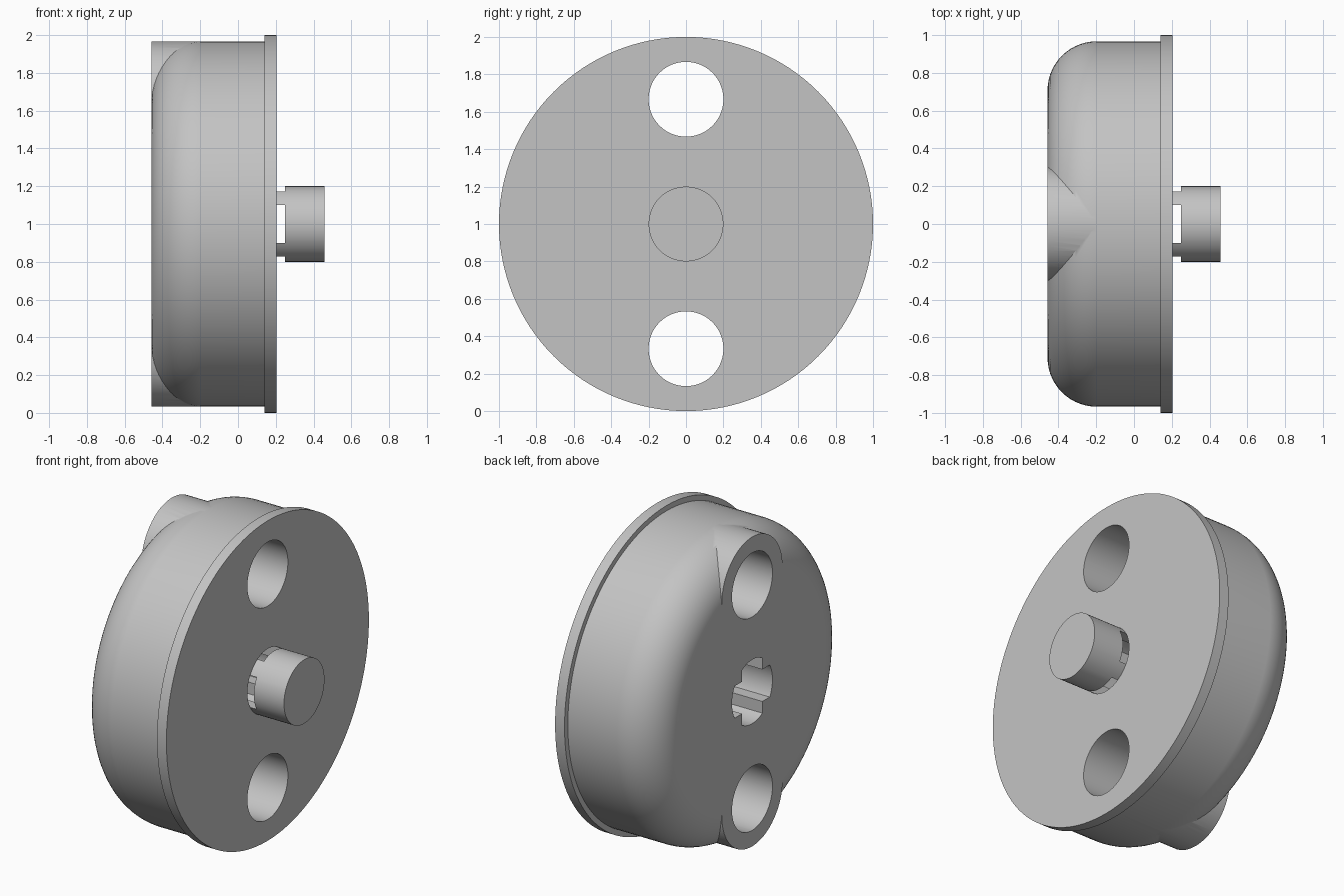
import bpy, bmesh
from math import pi, sin, cos, radians
from mathutils import Matrix

cube = bpy.data.objects.get("Cube")
if cube:
    bpy.data.objects.remove(cube, do_unlink=True)

grey = bpy.data.materials.new("plain grey")
grey.use_nodes = True
GREY = (0.55, 0.55, 0.55, 1)
grey.diffuse_color = GREY
grey.node_tree.nodes["Principled BSDF"].inputs["Base Color"].default_value = GREY

BACK, FACE, TIP = -0.458, 0.205, 0.458      # main stations along the axle
HOLE, PITCH, MID = 0.2, 0.667, 1.0          # hole radius, hole spacing, axle height


def add(name, bm, helper=False):
    bmesh.ops.recalc_face_normals(bm, faces=bm.faces)
    mesh = bpy.data.meshes.new(name)
    bm.to_mesh(mesh)
    bm.free()
    mesh.materials.append(grey)
    obj = bpy.data.objects.new(name, mesh)
    bpy.context.collection.objects.link(obj)
    obj.hide_render = helper
    return obj


def lathe(name, profile, z=MID, steps=96, helper=False):
    """Turn (x, radius) points about the x axis at height z, with flat end caps."""
    bm = bmesh.new()
    rings = []
    for x, r in profile:
        rings.append([bm.verts.new((x, r * sin(2 * pi * i / steps), z + r * cos(2 * pi * i / steps)))
                      for i in range(steps)])
    for a, b in zip(rings, rings[1:]):
        for i in range(steps):
            j = (i + 1) % steps
            bm.faces.new((a[i], a[j], b[j], b[i]))
    bm.faces.new(rings[0])
    bm.faces.new(rings[-1])
    return add(name, bm, helper)


def block(name, x0, x1, dy, dz):
    bm = bmesh.new()
    bmesh.ops.create_cube(bm, size=1, matrix=Matrix.Translation(((x0 + x1) / 2, 0, MID))
                          @ Matrix.Diagonal((x1 - x0, dy, dz, 1)))
    return add(name, bm, True)


def boolean(obj, tool, operation):
    mod = obj.modifiers.new(operation.lower(), 'BOOLEAN')
    mod.object, mod.operation, mod.solver = tool, operation, 'EXACT'
    bpy.ops.object.select_all(action='DESELECT')
    bpy.context.view_layer.objects.active = obj
    obj.select_set(True)
    bpy.ops.object.modifier_apply(modifier=mod.name)
    bpy.data.objects.remove(tool, do_unlink=True)


def finish(obj):
    bpy.ops.object.select_all(action='DESELECT')
    bpy.context.view_layer.objects.active = obj
    obj.select_set(True)
    bpy.ops.object.shade_smooth_by_angle(angle=radians(30))
    mod = obj.modifiers.new("even shading", 'WEIGHTED_NORMAL')
    mod.keep_sharp = True


# Drum with a rounded back rim and a flange on the face
RIM, ROUND = 0.967, 0.26
fillet = [(BACK + ROUND * (1 - cos(a)), RIM - ROUND + ROUND * sin(a))
          for a in (pi / 2 * i / 14 for i in range(15))]
drum = lathe("wheel_drum", fillet + [(0.14, RIM), (0.14, 1), (FACE, 1)], steps=128)

# Pin bosses that fill out the rounded rim
for side in (1, -1):
    boss = lathe("pin_boss", [(BACK, 0.3), (0.1, 0.3)], z=MID + side * PITCH, steps=64, helper=True)
    boolean(drum, boss, 'UNION')

# Two pin holes and the axle bore
for side in (1, 0, -1):
    bore = lathe("bore", [(-0.6, HOLE), (0.6, HOLE)], z=MID + side * PITCH, steps=64, helper=True)
    boolean(drum, bore, 'DIFFERENCE')
finish(drum)

# Axle stub: solid tip on four posts left by a cross-shaped socket
axle = lathe("axle_stub", [(BACK, HOLE), (TIP, HOLE)], steps=64)
for dy, dz in ((0.2, 0.6), (0.6, 0.2)):
    boolean(axle, block("socket_cutter", -0.6, 0.25, dy, dz), 'DIFFERENCE')
finish(axle)
